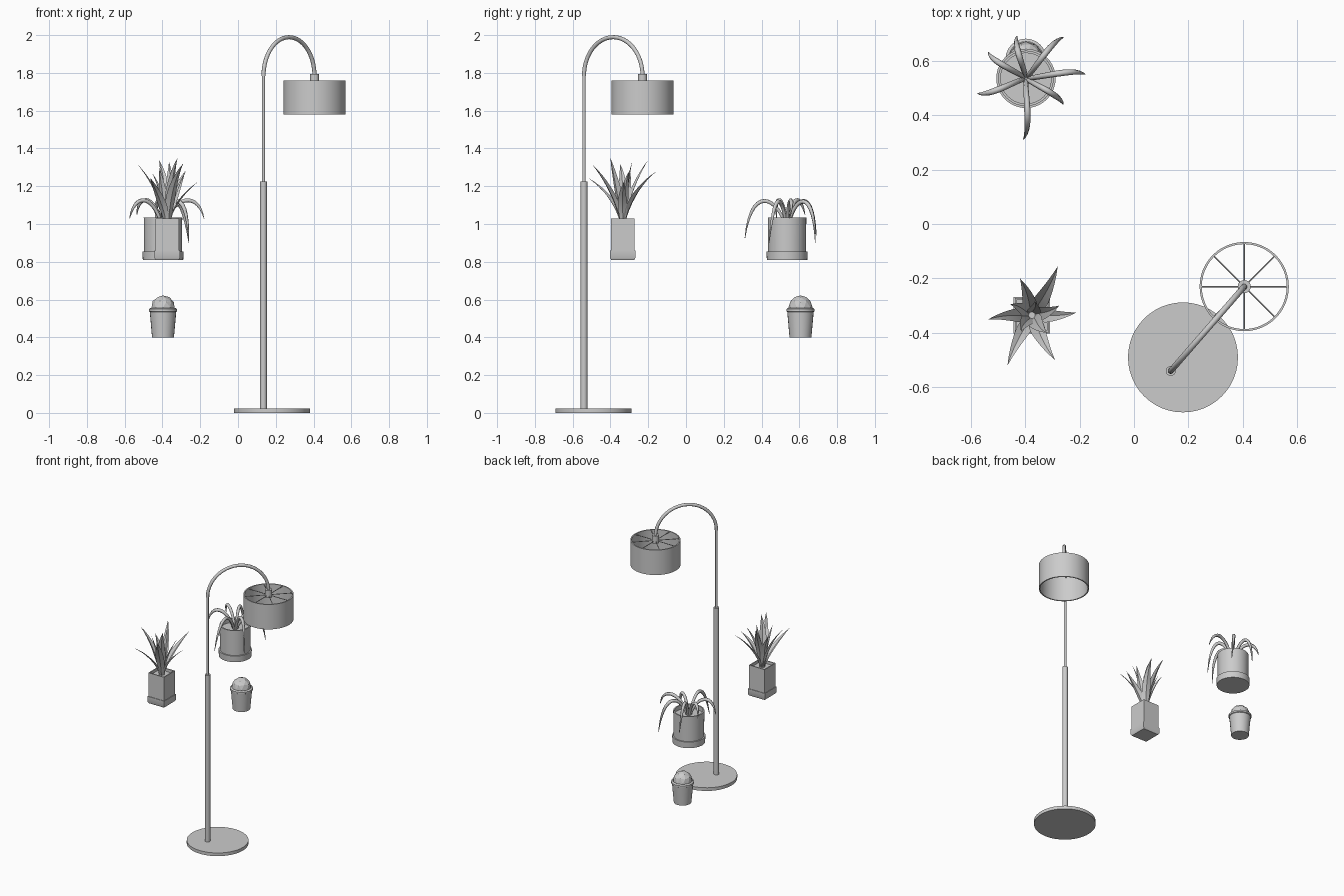
import bpy, bmesh, math
from mathutils import Vector

if "Cube" in bpy.data.objects:
    bpy.data.objects.remove(bpy.data.objects["Cube"])


def finish(name, bm, smooth=True):
    bmesh.ops.recalc_face_normals(bm, faces=bm.faces)
    me = bpy.data.meshes.new(name)
    bm.to_mesh(me)
    bm.free()
    ob = bpy.data.objects.new(name, me)
    bpy.context.collection.objects.link(ob)
    if smooth:
        bpy.context.view_layer.objects.active = ob
        ob.select_set(True)
        bpy.ops.object.shade_smooth_by_angle(angle=math.radians(35))
        ob.select_set(False)
    return ob


def lathe(name, x, y, profile, sides=32, turn=0.0, close=False):
    """Spin (radius, z) points about a vertical axis; radius 0 makes a pole."""
    bm = bmesh.new()
    rings = []
    for r, z in profile:
        if r == 0:
            rings.append([bm.verts.new((x, y, z))] * sides)
        else:
            rings.append([bm.verts.new((x + r * math.cos(turn + math.tau * i / sides),
                                        y + r * math.sin(turn + math.tau * i / sides), z))
                          for i in range(sides)])
    pairs = list(zip(rings, rings[1:])) + ([(rings[-1], rings[0])] if close else [])
    for a, b in pairs:
        for i in range(sides):
            j = (i + 1) % sides
            bm.faces.new(list(dict.fromkeys((a[i], a[j], b[j], b[i]))))
    return finish(name, bm)


def tube(name, points, radius, taper=None, res=3):
    cu = bpy.data.curves.new(name, 'CURVE')
    cu.dimensions = '3D'
    cu.bevel_depth = radius
    cu.bevel_resolution = res
    cu.use_fill_caps = True
    sp = cu.splines.new('POLY')
    sp.points.add(len(points) - 1)
    for i, p in enumerate(points):
        sp.points[i].co = (*p, 1)
        sp.points[i].radius = taper(i / (len(points) - 1)) if taper else 1
    sp.use_smooth = True
    ob = bpy.data.objects.new(name, cu)
    bpy.context.collection.objects.link(ob)
    return ob


def bezier(a, b, c, d, t):
    s = 1 - t
    return a * s**3 + b * 3 * s * s * t + c * 3 * s * t * t + d * t**3


# Floor lamp: base, pole and arched neck
pole, lamp = Vector((0.135, -0.54, 0)), Vector((0.405, -0.23, 0))
lathe("lamp_base", 0.18, -0.49, [(0, 0), (0.202, 0), (0.202, 0.023), (0, 0.023)], 48)
lathe("lamp_lower_pole", pole.x, pole.y,
      [(0, 0.02), (0.018, 0.02), (0.018, 1.225), (0, 1.225)], 20)
lathe("lamp_upper_pole", pole.x, pole.y,
      [(0, 1.22), (0.0085, 1.22), (0.0085, 1.79), (0, 1.79)], 16)
mid, half = (pole + lamp) / 2, (lamp - pole) / 2
rise = half.length
arc = [mid - half * math.cos(math.pi * i / 32)
       + Vector((0, 0, 1.989 - rise + rise * math.sin(math.pi * i / 32))) for i in range(33)]
tube("lamp_neck", arc, 0.011)

# Lamp shade: open drum, spokes and hub
lathe("lamp_shade", lamp.x, lamp.y,
      [(0.164, 1.58), (0.164, 1.76), (0.156, 1.76), (0.156, 1.58)], 48, close=True)
lathe("lamp_hub", lamp.x, lamp.y,
      [(0, 1.74), (0.024, 1.74), (0.024, 1.795), (0, 1.795)], 20)
for i in range(8):
    a = math.tau * i / 8
    out = Vector((math.cos(a), math.sin(a), 0))
    z = Vector((0, 0, 1.754))
    tube(f"shade_spoke_{i}", [lamp + out * 0.02 + z, lamp + out * 0.16 + z], 0.0025, res=1)

# Square pot with tray
q, d = math.sqrt(2), math.pi / 4
px, py = -0.375, -0.335
lathe("square_pot", px, py, [(0, 0.85), (0.063 * q, 0.85), (0.063 * q, 1.03), (0.056 * q, 1.03),
                             (0.056 * q, 1.01), (0, 1.01)], 4, d)
lathe("square_tray", px, py, [(0, 0.81), (0.061 * q, 0.81), (0.067 * q, 0.82), (0.067 * q, 0.86),
                              (0.06 * q, 0.86), (0.06 * q, 0.85), (0, 0.85)], 4, d)

# Spiky plant: tip offsets from the pot centre, tip height, leaf half width
blades = [(-0.16, -0.015, 1.32, 0.027), (0.165, 0.01, 1.225, 0.026), (0.095, 0.18, 1.28, 0.029),
          (-0.044, 0.135, 1.34, 0.028), (-0.09, -0.185, 1.245, 0.027), (0.085, -0.165, 1.32, 0.029),
          (0.055, -0.065, 1.35, 0.03), (-0.04, -0.06, 1.3, 0.026), (-0.08, 0.04, 1.27, 0.026),
          (0.10, 0.035, 1.28, 0.026), (0.01, 0.05, 1.33, 0.026)]
for k, (dx, dy, tz, w) in enumerate(blades):
    out = Vector((dx, dy, 0))
    side = Vector((-dy, dx, 0)).normalized()
    root = Vector((px, py, 1.005)) + out.normalized() * 0.012
    tip = Vector((px + dx, py + dy, tz))
    p1 = root + out * 0.12 + Vector((0, 0, (tz - 1.0) * 0.35))
    p2 = root + out * 0.48 - side * 0.015 + Vector((0, 0, (tz - 1.0) * 0.72))
    bm = bmesh.new()
    rows, n = [], 9
    for i in range(n):
        t = i / n
        c = bezier(root, p1, p2, tip, t)
        tan = (bezier(root, p1, p2, tip, t + 0.01) - c).normalized()
        up = side.cross(tan).normalized()
        if up.dot(out) > 0:
            up = -up
        hw = w * min(0.55 + 1.2 * t, 1) * (1 - max(0, (t - 0.35) / 0.65) ** 1.5)
        rows.append([bm.verts.new(c + side * hw * s + up * hw * 0.35 * abs(s)) for s in (-1, 0, 1)])
    end = bm.verts.new(tip)
    for a, b in zip(rows, rows[1:]):
        for j in range(2):
            bm.faces.new((a[j], a[j + 1], b[j + 1], b[j]))
    for j in range(2):
        bm.faces.new((rows[-1][j], rows[-1][j + 1], end))
    finish(f"spiky_leaf_{k}", bm)

# Round pot with tray
rx, ry = -0.397, 0.535
lathe("round_pot", rx, ry, [(0, 0.85), (0.1, 0.85), (0.102, 1.035), (0.093, 1.035),
                            (0.093, 1.005), (0, 1.005)], 40)
lathe("round_tray", rx, ry, [(0, 0.81), (0.107, 0.81), (0.109, 0.855), (0.1, 0.855),
                             (0.1, 0.845), (0, 0.845)], 40)

# Drooping plant: leaf tips
droops = [(-0.43, 0.69, 0.94), (-0.26, 0.685, 0.9), (-0.18, 0.55, 1.03), (-0.26, 0.44, 0.9),
          (-0.406, 0.312, 0.925), (-0.574, 0.48, 1.03), (-0.535, 0.63, 1.05)]
for k, tip in enumerate(droops):
    tip = Vector(tip)
    out = Vector((tip.x - rx, tip.y - ry, 0))
    side = Vector((-out.y, out.x, 0)) * 0.12
    root = Vector((rx, ry, 1.0)) + out.normalized() * 0.01
    p1 = root + out * 0.2 + Vector((0, 0, 0.14))
    p2 = root + out * 0.8 + side + Vector((0, 0, 0.21 - 0.3 * max(0, tip.z - 0.93)))
    tube(f"drooping_leaf_{k}", [bezier(root, p1, p2, tip, i / 14) for i in range(15)], 0.0115,
         lambda t: (0.75 + 0.5 * min(t, 0.5)) * (1 - 0.85 * max(0, (t - 0.55) / 0.45) ** 2), res=1)

# Small tapered pot with a round cactus
cx, cy = -0.397, 0.606
lathe("cactus_pot", cx, cy, [(0, 0.4), (0.058, 0.4), (0.07, 0.535), (0.075, 0.538), (0.075, 0.55),
                             (0.064, 0.556), (0.064, 0.545), (0, 0.545)], 24)
bm = bmesh.new()
bmesh.ops.create_icosphere(bm, subdivisions=2, radius=0.064)
bmesh.ops.translate(bm, verts=bm.verts, vec=(cx, cy, 0.558))
finish("cactus", bm, smooth=False)
